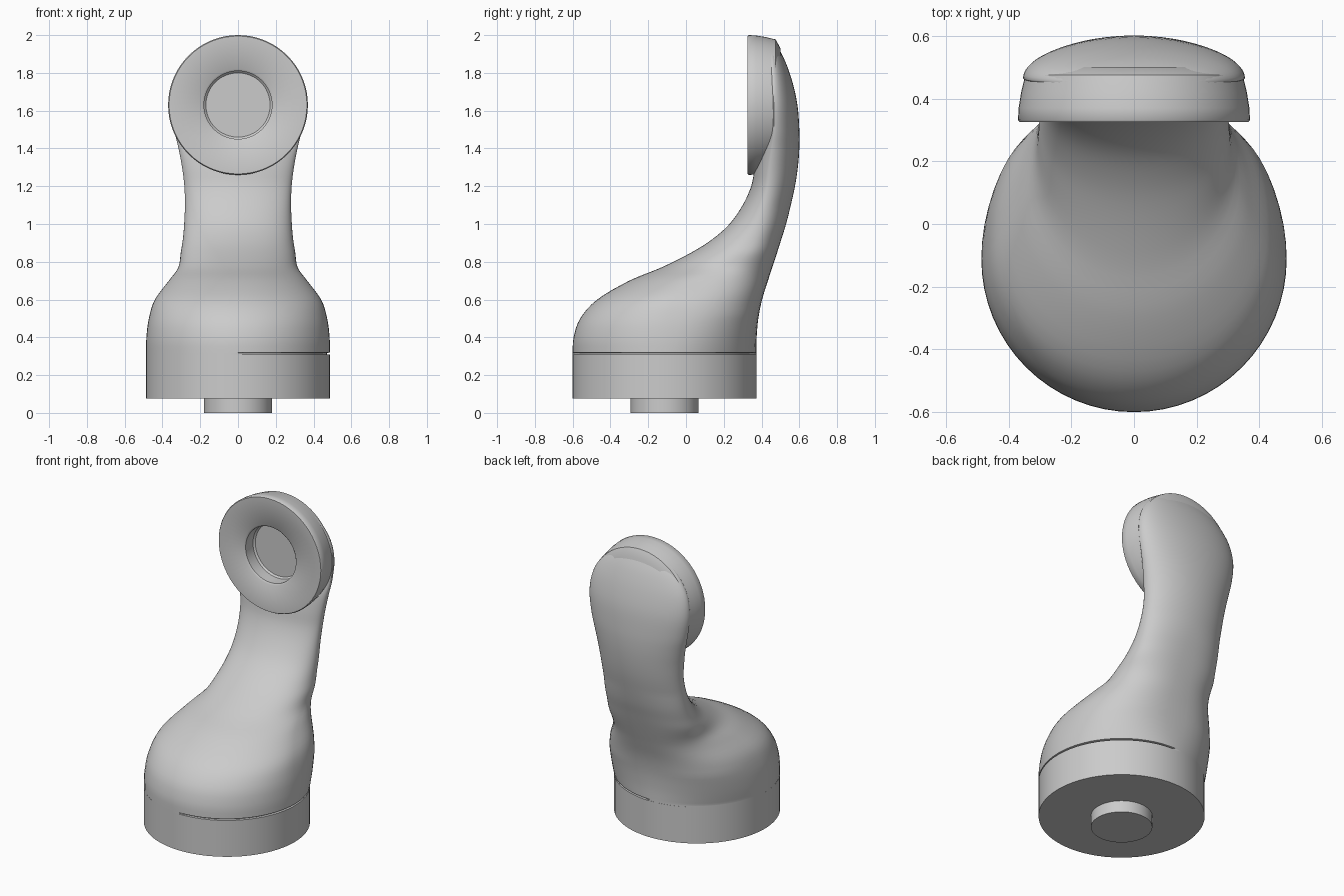
import bpy, math

if "Cube" in bpy.data.objects:
    bpy.data.objects.remove(bpy.data.objects["Cube"])

CY = -0.113      # centre line of the round base
SEG = 64


def make_object(name, verts, faces):
    mesh = bpy.data.meshes.new(name)
    mesh.from_pydata(verts, [], faces)
    mesh.validate()
    obj = bpy.data.objects.new(name, mesh)
    bpy.context.collection.objects.link(obj)
    bpy.ops.object.select_all(action='DESELECT')
    obj.select_set(True)
    bpy.context.view_layer.objects.active = obj
    bpy.ops.object.mode_set(mode='EDIT')
    bpy.ops.mesh.select_all(action='SELECT')
    bpy.ops.mesh.normals_make_consistent(inside=False)
    bpy.ops.object.mode_set(mode='OBJECT')
    bpy.ops.object.shade_smooth_by_angle(angle=math.radians(40))
    return obj


def skin(name, rings):
    """Join equal rings of points into a closed skin."""
    n = len(rings[0])
    verts = [p for ring in rings for p in ring]
    faces = [(r * n + i, r * n + (i + 1) % n, (r + 1) * n + (i + 1) % n, (r + 1) * n + i)
             for r in range(len(rings) - 1) for i in range(n)]
    faces.append(tuple(range(n))[::-1])
    faces.append(tuple(range(len(verts) - n, len(verts))))
    return make_object(name, verts, faces)


def circle(r):
    return [(r * math.cos(2 * math.pi * i / SEG), r * math.sin(2 * math.pi * i / SEG))
            for i in range(SEG)]


def spline(rows, steps=4):
    out = []
    for i in range(len(rows) - 1):
        p = [rows[max(0, min(len(rows) - 1, i + k))] for k in (-1, 0, 1, 2)]
        for s in range(steps):
            t = s / steps
            out.append([0.5 * (2 * b + (c - a) * t + (2 * a - 5 * b + 4 * c - d) * t * t
                               + (3 * b - a - 3 * c + d) * t ** 3) for a, b, c, d in zip(*p)])
    return out + [list(rows[-1])]


# Body, neck and back of head: z, front y, widest y, back y, half width
rows = [
    (0.32, -0.60, -0.11, 0.373, 0.487),
    (0.40, -0.595, -0.11, 0.374, 0.485),
    (0.50, -0.56, -0.10, 0.383, 0.472),
    (0.60, -0.47, -0.06, 0.403, 0.440),
    (0.70, -0.30, 0.06, 0.434, 0.366),
    (0.77, -0.13, 0.20, 0.457, 0.316),
    (0.85, 0.03, 0.30, 0.483, 0.303),
    (0.92, 0.14, 0.35, 0.505, 0.292),
    (1.00, 0.23, 0.39, 0.530, 0.285),
    (1.10, 0.30, 0.42, 0.555, 0.281),
    (1.20, 0.345, 0.44, 0.577, 0.284),
    (1.30, 0.365, 0.45, 0.592, 0.296),
    (1.40, 0.39, 0.46, 0.600, 0.315),
    (1.50, 0.44, 0.465, 0.600, 0.338),
    (1.63, 0.44, 0.465, 0.590, 0.354),
    (1.75, 0.43, 0.46, 0.564, 0.335),
    (1.85, 0.42, 0.455, 0.530, 0.276),
    (1.92, 0.41, 0.45, 0.496, 0.200),
    (1.96, 0.40, 0.44, 0.471, 0.125),
    (1.98, 0.40, 0.43, 0.450, 0.050),
]


def body_ring(row, pull=1.0):
    z, yf, ym, yb, w = row
    square = 2 + 0.5 * max(0, min(1, (z - 0.32) / 0.2)) * max(0, min(1, (1.1 - z) / 0.3))
    pts = []
    for i in range(SEG):
        a = 2 * math.pi * i / SEG
        c, s = math.cos(a), math.sin(a)
        e = 2 / (square if s > 0 else 2)
        x = w * math.copysign(abs(c) ** e, c)
        y = ym + (yb - ym if s > 0 else ym - yf) * math.copysign(abs(s) ** e, s)
        if x > 0.001:                      # seam undercut on one side only
            x, y = x * pull, CY + (y - CY) * pull
        pts.append((x, y, z))
    return pts


seam = [body_ring((z,) + rows[0][1:], 0.965) for z in (0.308, 0.316)]
skin("body_and_neck", seam + [body_ring(r) for r in spline(rows)])

# Round base and mounting peg
skin("base", [[(x, y + CY, z) for x, y in circle(0.487)] for z in (0.075, 0.31)])
skin("peg", [[(x, y + CY, z) for x, y in circle(0.18)] for z in (0.0, 0.09)])

# Round head with a recessed front: radius, y
head = [(0.17, 0.42), (0.18, 0.41), (0.18, 0.335), (0.19, 0.327), (0.365, 0.325), (0.37, 0.332),
        (0.368, 0.37), (0.36, 0.42), (0.347, 0.475), (0.30, 0.50), (0.1, 0.515)]
skin("head", [[(x, y, z + 1.63) for x, z in circle(r)] for r, y in head])
